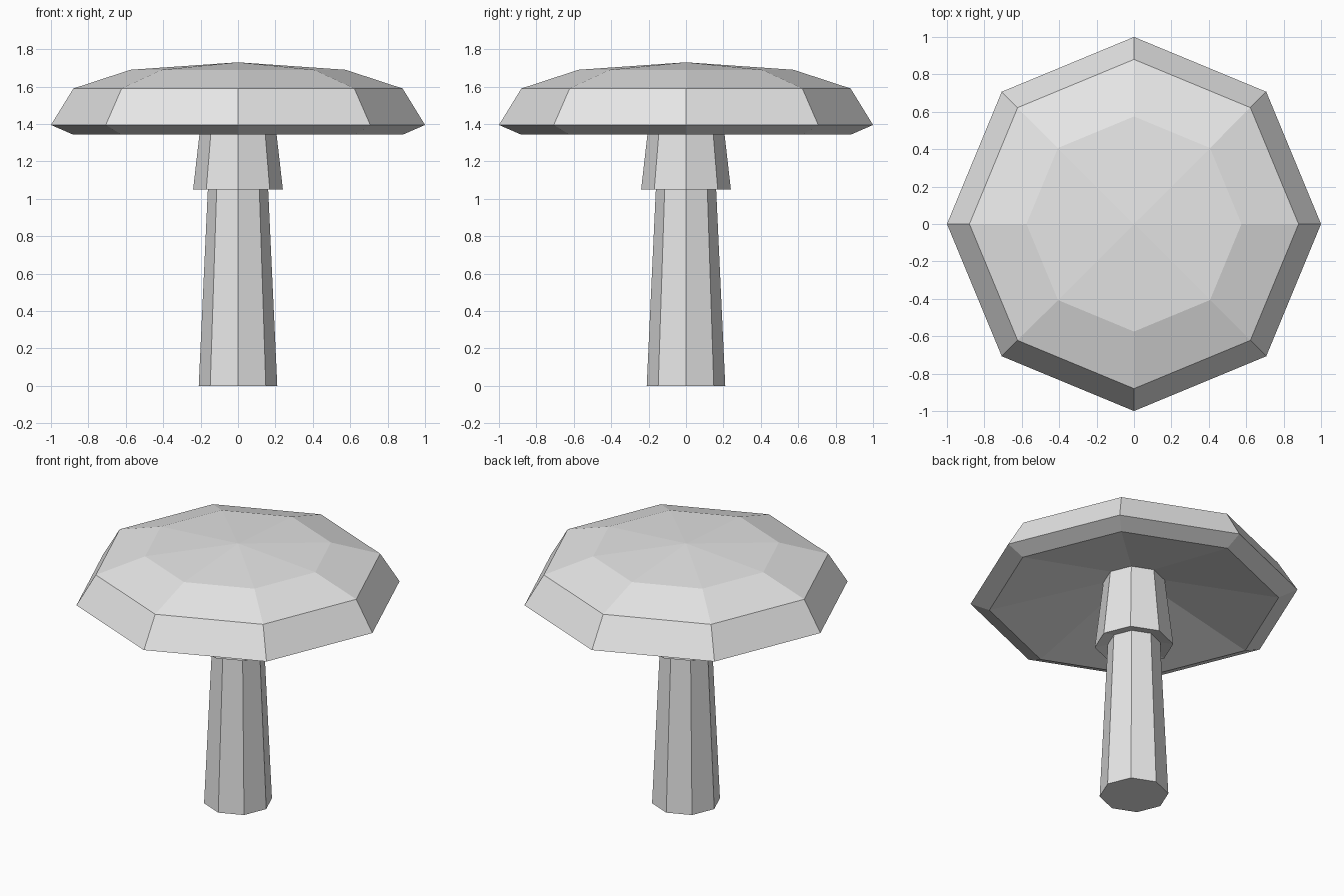
import bpy
import bmesh
from math import cos, sin, pi

SIDES = 8

cube = bpy.data.objects.get("Cube")
if cube:
    bpy.data.objects.remove(cube, do_unlink=True)

# Single flat grey
grey = bpy.data.materials.new("light_grey")
grey.use_nodes = True
colour = (0.8, 0.8, 0.8, 1)
grey.diffuse_color = colour
grey.node_tree.nodes["Principled BSDF"].inputs["Base Color"].default_value = colour


def lathe(name, profile):
    """Turn (radius, z) points into a closed faceted solid; radius 0 makes a tip."""
    bm = bmesh.new()
    rings = []
    for r, z in profile:
        if r == 0:
            rings.append([bm.verts.new((0, 0, z))] * SIDES)
        else:
            rings.append([bm.verts.new((r * cos(2 * pi * i / SIDES),
                                        r * sin(2 * pi * i / SIDES), z))
                          for i in range(SIDES)])
    for low, high in zip(rings, rings[1:]):
        for i in range(SIDES):
            j = (i + 1) % SIDES
            corners = dict.fromkeys((low[i], low[j], high[j], high[i]))
            bm.faces.new(list(corners))
    # Flat ends where the profile does not close on the axis
    for r, ring in ((profile[0][0], rings[0]), (profile[-1][0], rings[-1])):
        if r > 0:
            bm.faces.new(ring)
    bmesh.ops.recalc_face_normals(bm, faces=bm.faces[:])
    mesh = bpy.data.meshes.new(name)
    bm.to_mesh(mesh)
    bm.free()
    mesh.materials.append(grey)
    obj = bpy.data.objects.new(name, mesh)
    bpy.context.scene.collection.objects.link(obj)
    return obj


# Tapered stem
lathe("stem", [(0.21, 0), (0.145, 1.4)])

# Flared collar with a slightly hollow underside
lathe("collar", [(0, 1.1), (0.24, 1.05), (0.187, 1.51)])

# Wide cap with a hollow underside, bevelled rim and shallow dome
lathe("cap", [(0, 1.545), (0.885, 1.345), (1.0, 1.395),
              (0.88, 1.59), (0.575, 1.69), (0, 1.73)])
